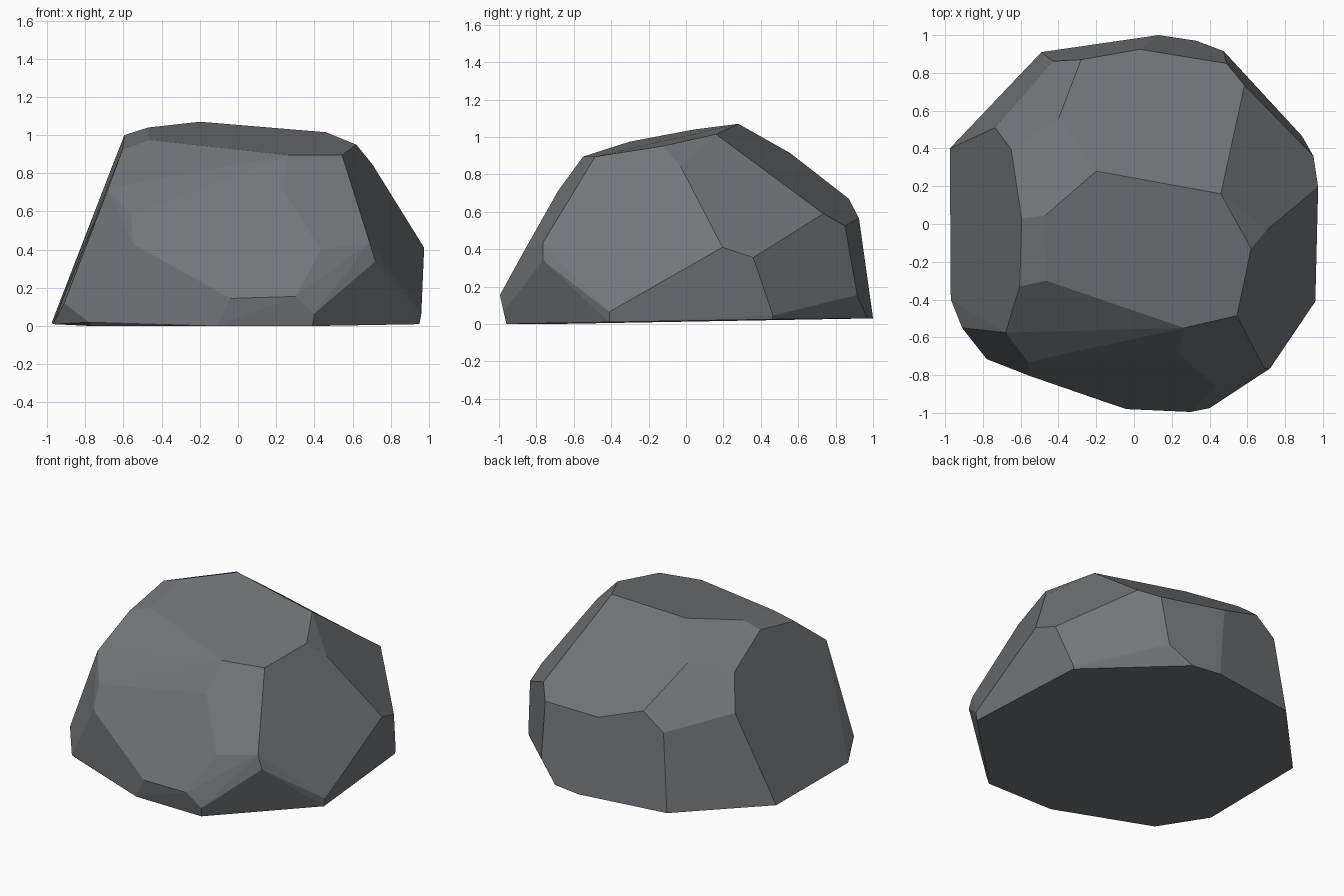
import bpy, bmesh, math

# Corner points of the chiselled boulder, grouped from ground to crown
base = [(-.97, -.40, .01), (-.78, -.715, .02), (-.76, -.70, 0), (-.115, -.955, 0),
        (.39, -.96, 0), (.95, -.41, .01), (.885, .46, .025), (.33, .97, .03),
        (.13, 1, .03), (-.49, .91, .03), (-.975, .40, .02)]
lower = [(-.91, -.55, .12), (-.04, -.98, .145), (.30, -.995, .155), (.40, -.975, .065),
         (.96, -.41, .065), (.89, .465, .045), (.475, .915, .155), (.72, -.765, .34),
         (.975, .195, .41), (.95, .36, .355), (.435, -.86, .40), (.69, -.765, .435),
         (-.55, -.805, .43)]
shoulder = [(-.56, -.73, .58), (-.68, -.575, .72), (.235, -.685, .71), (.62, -.645, .62),
            (.49, .85, .525), (.585, .735, .59), (.03, .925, .565), (-.28, .87, .67),
            (-.43, .862, .555), (-.735, .51, .64)]
crown = [(-.65, .395, .86), (-.40, .555, .915), (.705, -.03, .845), (.545, -.485, .895),
         (.265, -.55, .895), (-.465, -.30, .975), (-.605, -.33, .925), (.62, -.13, .95),
         (.46, .16, 1.015), (-.595, .03, 1.0), (-.47, .045, 1.04), (-.20, .28, 1.07)]

# Wrap the points in a convex shell and merge coplanar triangles into facets
bm = bmesh.new()
for ring in (base, lower, shoulder, crown):
    for p in ring:
        bm.verts.new(p)
res = bmesh.ops.convex_hull(bm, input=bm.verts[:])
loose = [v for v in bm.verts if not v.link_faces]
bmesh.ops.delete(bm, geom=loose, context='VERTS')
bmesh.ops.dissolve_limit(bm, angle_limit=math.radians(4), verts=bm.verts[:], edges=bm.edges[:])
bmesh.ops.recalc_face_normals(bm, faces=bm.faces[:])

mesh = bpy.data.meshes.new("boulder")
bm.to_mesh(mesh)
bm.free()
boulder = bpy.data.objects.new("boulder", mesh)
bpy.context.collection.objects.link(boulder)

# Single stone colour
stone = bpy.data.materials.new("grey stone")
stone.diffuse_color = (.17, .18, .19, 1)
mesh.materials.append(stone)
